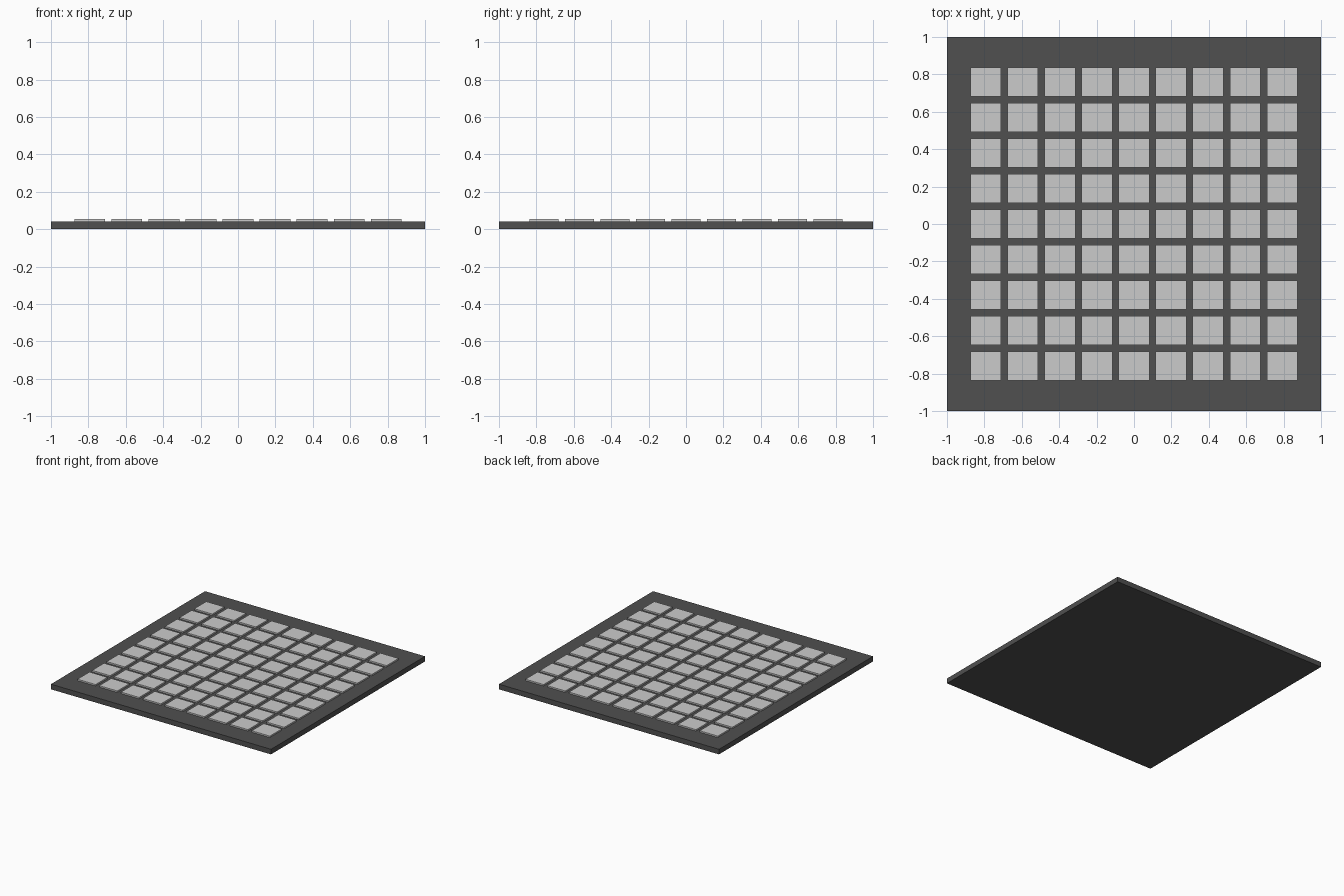
import bpy

if "Cube" in bpy.data.objects:
    bpy.data.objects.remove(bpy.data.objects["Cube"])

COUNT = 9
PITCH_X, PITCH_Y = 0.198, 0.1895
KEY_X, KEY_Y = 0.164, 0.155
BASE_TOP, KEY_TOP = 0.042, 0.054


def box(name, size, z_bottom):
    bpy.ops.mesh.primitive_cube_add(size=1)
    ob = bpy.context.object
    ob.name = name
    for v in ob.data.vertices:
        v.co = (v.co.x * size[0], v.co.y * size[1], (v.co.z + 0.5) * size[2] + z_bottom)
    return ob


def colour(ob, name, rgba):
    mat = bpy.data.materials.new(name)
    mat.diffuse_color = rgba
    mat.use_nodes = True
    mat.node_tree.nodes["Principled BSDF"].inputs["Base Color"].default_value = mat.diffuse_color
    ob.data.materials.append(mat)


# Dark square board
board = box("base_board", (2, 2, BASE_TOP), 0)
colour(board, "dark_grey", (0.08, 0.08, 0.08, 1))

# Grid of raised pads, sharing one mesh
first = box("pad", (KEY_X, KEY_Y, KEY_TOP - BASE_TOP), BASE_TOP)
mid = (COUNT - 1) / 2
for row in range(COUNT):
    for col in range(COUNT):
        pad = first
        if row or col:
            pad = bpy.data.objects.new("pad", first.data)
            bpy.context.collection.objects.link(pad)
        pad.name = f"pad_{row + 1}_{col + 1}"
        pad.location = ((col - mid) * PITCH_X, (row - mid) * PITCH_Y, 0)
